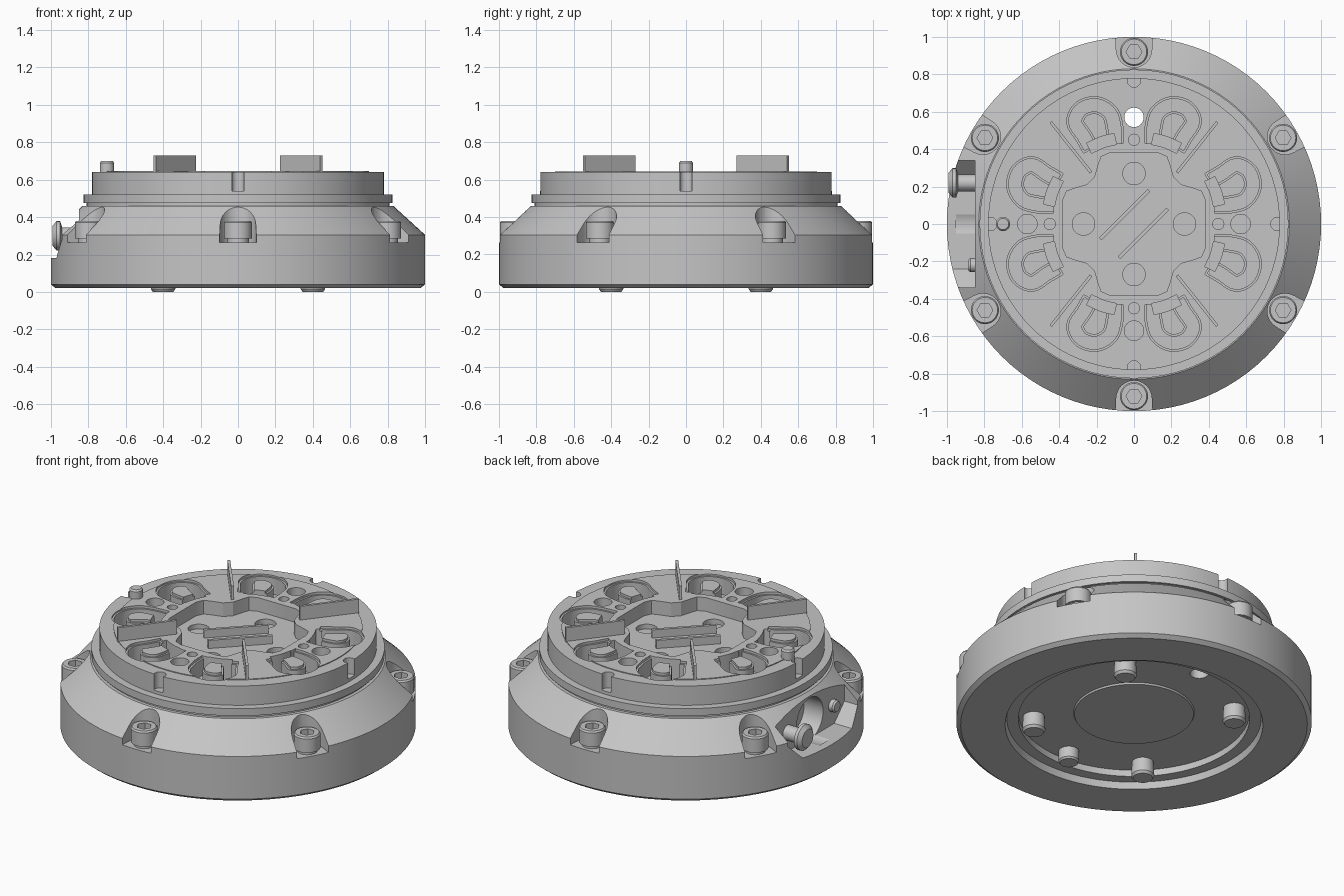
import bpy, bmesh
from math import sin, cos, pi, radians
from mathutils import Matrix, Vector

if "Cube" in bpy.data.objects:
    bpy.data.objects.remove(bpy.data.objects["Cube"])

grey = bpy.data.materials.new("machined grey")
grey.use_nodes = True
GREY = (0.56, 0.56, 0.56, 1)
grey.diffuse_color = GREY
grey.node_tree.nodes["Principled BSDF"].inputs["Base Color"].default_value = GREY

# Swaps axes so that local z runs along world x, local x along y, local y along z
ALONG_X = Matrix(((0, 0, 1, 0), (1, 0, 0, 0), (0, 1, 0, 0), (0, 0, 0, 1)))


def at(x, y, z=0):
    return Matrix.Translation((x, y, z))


def loft(bm, rings, m):
    """Joins equal-length anticlockwise rings of points and caps both ends."""
    rows = [[bm.verts.new(m @ Vector(p)) for p in ring] for ring in rings]
    n = len(rows[0])
    for a, b in zip(rows, rows[1:]):
        for i in range(n):
            j = (i + 1) % n
            bm.faces.new((a[i], a[j], b[j], b[i]))
    bm.faces.new(rows[0][::-1])
    bm.faces.new(rows[-1])


def circle(r, n=32):
    return [(r * cos(2 * pi * i / n), r * sin(2 * pi * i / n)) for i in range(n)]


def prism(bm, outline, z0, z1, m=Matrix()):
    area = sum(a[0] * b[1] - b[0] * a[1] for a, b in zip(outline, outline[1:] + outline[:1]))
    if area < 0:
        outline = outline[::-1]
    loft(bm, [[(x, y, z) for x, y in outline] for z in (z0, z1)], m)


def lathe(bm, profile, m=Matrix(), n=32):
    loft(bm, [[(x, y, z) for x, y in circle(r, n)] for r, z in profile], m)


def stroke(points, width, steps=5):
    """Outline of a smooth ribbon through the given points."""
    pts = [Vector(p) for p in points]
    pts = [2 * pts[0] - pts[1]] + pts + [2 * pts[-1] - pts[-2]]
    path = []
    for a, b, c, d in zip(pts, pts[1:], pts[2:], pts[3:]):
        for k in range(steps):
            t = k / steps
            path.append(0.5 * (2 * b + (c - a) * t + (2 * a - 5 * b + 4 * c - d) * t * t
                               + (3 * b - a - 3 * c + d) * t ** 3))
    path.append(pts[-2])
    left, right = [], []
    for i, p in enumerate(path):
        d = (path[min(i + 1, len(path) - 1)] - path[max(i - 1, 0)]).normalized()
        side = Vector((-d.y, d.x)) * width / 2
        left.append(tuple(p + side))
        right.append(tuple(p - side))
    return left + right[::-1]


def eight_ways(bm, outline, z0, z1):
    """Repeats an outline across both axes and the diagonal."""
    for sx in (1, -1):
        for sy in (1, -1):
            for swap in (False, True):
                prism(bm, [(sx * y, sy * x) if swap else (sx * x, sy * y)
                           for x, y in outline], z0, z1)


def finish(name, bm):
    mesh = bpy.data.meshes.new(name)
    bm.to_mesh(mesh)
    bm.free()
    mesh.materials.append(grey)
    ob = bpy.data.objects.new(name, mesh)
    bpy.context.collection.objects.link(ob)
    return ob


def volume(mesh):
    bm = bmesh.new()
    bm.from_mesh(mesh)
    v = bm.calc_volume(signed=True)
    bm.free()
    return v


def cut(target, bm):
    """Subtracts the solids in bm, with the first solver that gives a sound result."""
    cutter = finish("cutter", bm)
    cutter.hide_render = True
    before = volume(target.data)
    mod = target.modifiers.new("cut", 'BOOLEAN')
    mod.operation = 'DIFFERENCE'
    mod.object = cutter
    for solver in ('MANIFOLD', 'EXACT', 'FLOAT'):
        mod.solver = solver
        deps = bpy.context.evaluated_depsgraph_get()
        deps.update()
        mesh = bpy.data.meshes.new_from_object(target.evaluated_get(deps))
        if 0.6 * before < volume(mesh) < 0.99999 * before:
            target.data = mesh
            break
    target.modifiers.remove(mod)
    bpy.data.objects.remove(cutter)


parts = []
AXES = [(1, 0), (0, 1), (-1, 0), (0, -1)]
CORNERS = [(1, 1), (-1, 1), (-1, -1), (1, -1)]
SCREWS = [radians(30 + 60 * i) for i in range(6)]

# Turned housing: recessed underside, conical shoulder, flange and top ring
bm = bmesh.new()
lathe(bm, [(.335, .09), (.34, .1), (.65, .1), (.65, .06), (.715, .06), (.725, .02),
           (.975, .02), (1, .04), (1, .305), (.83, .46), (.81, .46), (.81, .475),
           (.825, .475), (.825, .52), (.78, .52), (.78, .64), (.7, .64), (.7, .645)], n=96)
body = finish("housing", bm)
parts.append(body)

# Screw pockets, open to the outside
bm = bmesh.new()
pocket = [(.095 * cos(a), .095 * sin(a)) for a in [pi / 2 + pi * i / 12 for i in range(13)]]
for a in SCREWS:
    prism(bm, pocket + [(.2, -.105), (.2, .105)], .265, .468,
          Matrix.Rotation(a, 4, 'Z') @ at(.932, 0))
cut(body, bm)

# Serpentine channels: shallow lip, then the channel, then the deep crossing
winding = [(.10, .43), (.105, .52), (.13, .595), (.2, .635), (.28, .615), (.315, .545), (.27, .47), (.23, .4)]
for points, width, floor in ((winding, .09, .63), (winding[:-1] + [(.235, .41)], .068, .53),
                             ([(.1, .455), (.17, .437), (.24, .405)], .06, .4)):
    bm = bmesh.new()
    eight_ways(bm, stroke(points, width), floor, .7)
    cut(body, bm)

# Cross-shaped centre recess
corner = [(.38, .13), (.36, .175), (.32, .19), (.25, .21), (.21, .25), (.19, .32), (.175, .36), (.13, .38)]
bm = bmesh.new()
cross = []
for quarter in range(4):
    for x, y in corner:
        for _ in range(quarter):
            x, y = -y, x
        cross.append((x, y))
prism(bm, cross, .56, .7)
cut(body, bm)

# Round holes, rim notches and the axis pockets, one of them right through
bm = bmesh.new()
for x, y in AXES:
    prism(bm, circle(.06), .53, .6, at(.27 * x, .27 * y))
    prism(bm, circle(.03, 20), .5, .7, at(.45 * x, .45 * y))
    prism(bm, circle(.035, 20), .54, .7, at(.765 * x, .765 * y))
    prism(bm, circle(.052, 24), 0 if y == 1 else .5, .7, at(.57 * x, .57 * y))
cut(body, bm)

# Connector recess in the side, then its round port
bm = bmesh.new()
prism(bm, [(-.34, .6), (-.34, .28), (-.24, .18), (.24, .18), (.34, .28), (.34, .6)],
      -1.1, -.85, ALONG_X)
cut(body, bm)
bm = bmesh.new()
prism(bm, circle(.13), -.95, -.72, at(0, 0, .3) @ ALONG_X)
cut(body, bm)

# Thumb screw and stud beside the port
bm = bmesh.new()
lathe(bm, [(.055, -.99), (.078, -.97), (.078, -.95), (.045, -.94), (.045, -.84)],
      at(0, .22, .3) @ ALONG_X)
parts.append(finish("thumb_screw", bm))
bm = bmesh.new()
lathe(bm, [(.03, -.885), (.037, -.875), (.037, -.84)], at(0, -.22, .3) @ ALONG_X)
parts.append(finish("port_stud", bm))

# Socket head screws around the shoulder
bm = bmesh.new()
sockets = bmesh.new()
for a in SCREWS:
    m = at(.92 * cos(a), .92 * sin(a))
    lathe(bm, [(.058, .26), (.058, .285), (.075, .285), (.075, .37), (.068, .38)], m)
    prism(sockets, circle(.042, 6), .32, .45, m)
screws = finish("cap_screws", bm)
cut(screws, sockets)
parts.append(screws)

# Upright blades on the diagonals
bm = bmesh.new()
for sx, sy in CORNERS:
    ends = [(sx * .23, sy * .275), (sx * .445, sy * .545)]
    prism(bm, stroke(ends, .016, 1), .6, .73)
parts.append(finish("contact_blades", bm))

# Slanting bars in the centre recess
bm = bmesh.new()
for ends in ([(-.18, -.08), (.08, .18)], [(-.08, -.18), (.18, .08)]):
    prism(bm, stroke(ends, .018, 1), .55, .61)
parts.append(finish("centre_bars", bm))

# Locating pin on the rim
bm = bmesh.new()
lathe(bm, [(.038, .6), (.038, .69), (.03, .7)], at(-.7, 0), 24)
parts.append(finish("locating_pin", bm))

# Feet and the single plug below
bm = bmesh.new()
for sx, sy in CORNERS:
    lathe(bm, [(.055, 0), (.065, .015), (.06, .12)], at(.4 * sx, .4 * sy))
parts.append(finish("feet", bm))
bm = bmesh.new()
lathe(bm, [(.05, .025), (.058, .035), (.058, .12)], at(0, -.57))
parts.append(finish("bottom_plug", bm))

# Smooth round surfaces, keep machined edges crisp
bpy.ops.object.select_all(action='DESELECT')
for ob in parts:
    ob.select_set(True)
bpy.context.view_layer.objects.active = body
bpy.ops.object.shade_smooth_by_angle(angle=radians(25))
